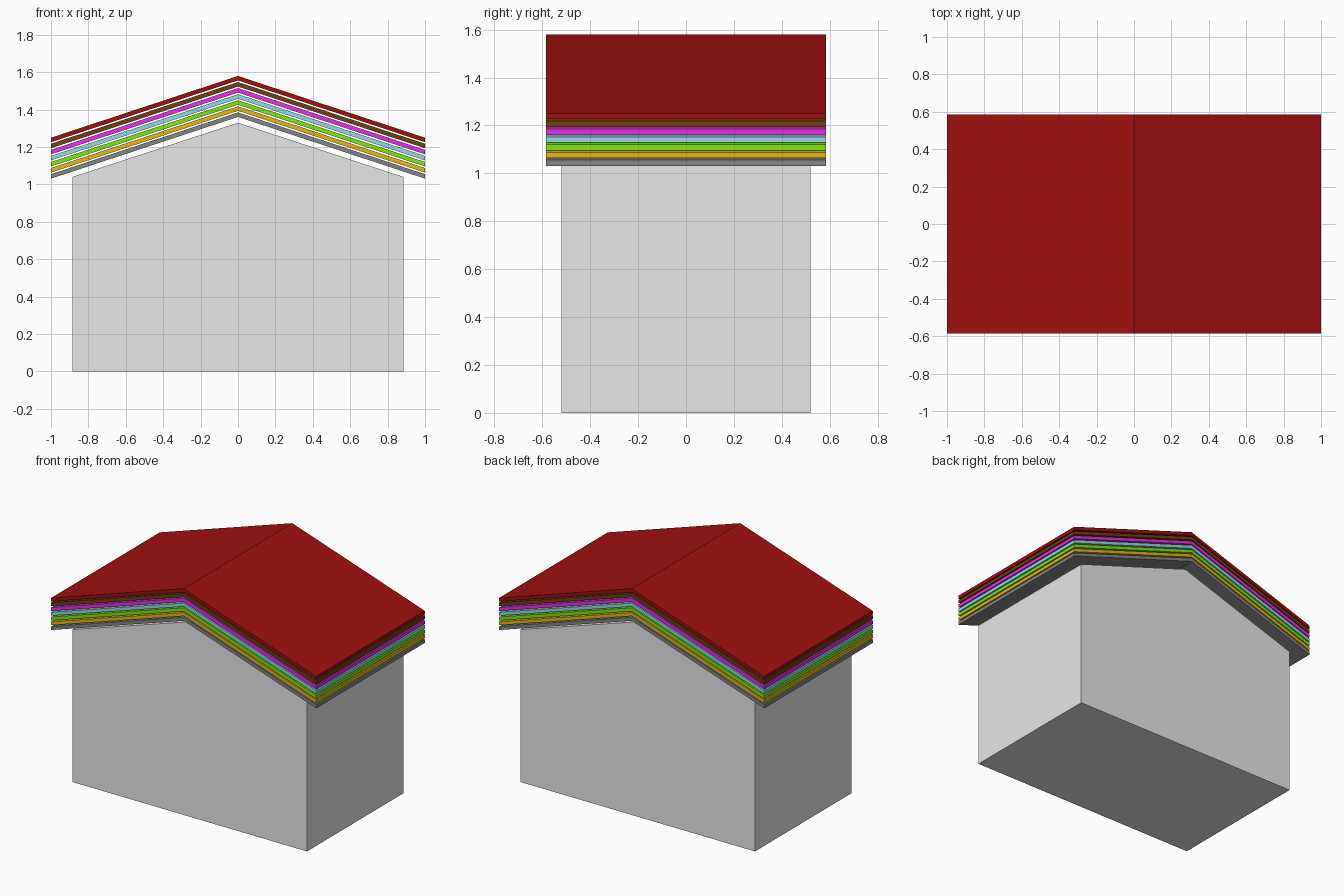
import bpy

if "Cube" in bpy.data.objects:
    bpy.data.objects.remove(bpy.data.objects["Cube"], do_unlink=True)


def make_material(name, rgb):
    mat = bpy.data.materials.new(name)
    mat.use_nodes = True
    mat.diffuse_color = (*rgb, 1)
    mat.node_tree.nodes["Principled BSDF"].inputs["Base Color"].default_value = (*rgb, 1)
    return mat


def extrude_profile(name, profile, half_depth, mat):
    """Extrude a counter-clockwise (x, z) outline along y into a closed solid."""
    n = len(profile)
    verts = [(x, y, z) for y in (-half_depth, half_depth) for x, z in profile]
    faces = [list(range(n)), list(reversed(range(n, 2 * n)))]
    for i in range(n):
        j = (i + 1) % n
        faces.append([j, i, i + n, j + n])
    mesh = bpy.data.meshes.new(name)
    mesh.from_pydata(verts, [], faces)
    mesh.materials.append(mat)
    obj = bpy.data.objects.new(name, mesh)
    bpy.context.collection.objects.link(obj)
    return obj


# Gabled wall block
wall_half, wall_eave, wall_ridge = 0.885, 1.04, 1.33
walls = [(-wall_half, 0), (wall_half, 0), (wall_half, wall_eave),
         (0, wall_ridge), (-wall_half, wall_eave)]
extrude_profile("walls", walls, 0.52, make_material("light grey", (0.8, 0.8, 0.8)))

# Stacked roof sheets, from the top one down, with a small air gap between
ridge, eave, thickness, spacing = 1.58, 1.25, 0.024, 0.0325
sheets = [
    ("outer_roof_sheet", "dark red", (0.35, 0.005, 0.005)),
    ("batten_sheet", "brown", (0.17, 0.05, 0.005)),
    ("membrane_sheet", "magenta", (0.8, 0.03, 0.8)),
    ("vapour_sheet", "pale blue", (0.3, 0.7, 0.8)),
    ("insulation_sheet", "green", (0.2, 0.8, 0.008)),
    ("timber_sheet", "amber", (0.8, 0.48, 0.006)),
    ("inner_roof_sheet", "mid grey", (0.24, 0.24, 0.24)),
]
for i, (name, colour, rgb) in enumerate(sheets):
    top, edge = ridge - i * spacing, eave - i * spacing
    outline = [(-1, edge - thickness), (0, top - thickness), (1, edge - thickness),
               (1, edge), (0, top), (-1, edge)]
    extrude_profile(name, outline, 0.585, make_material(colour, rgb))
